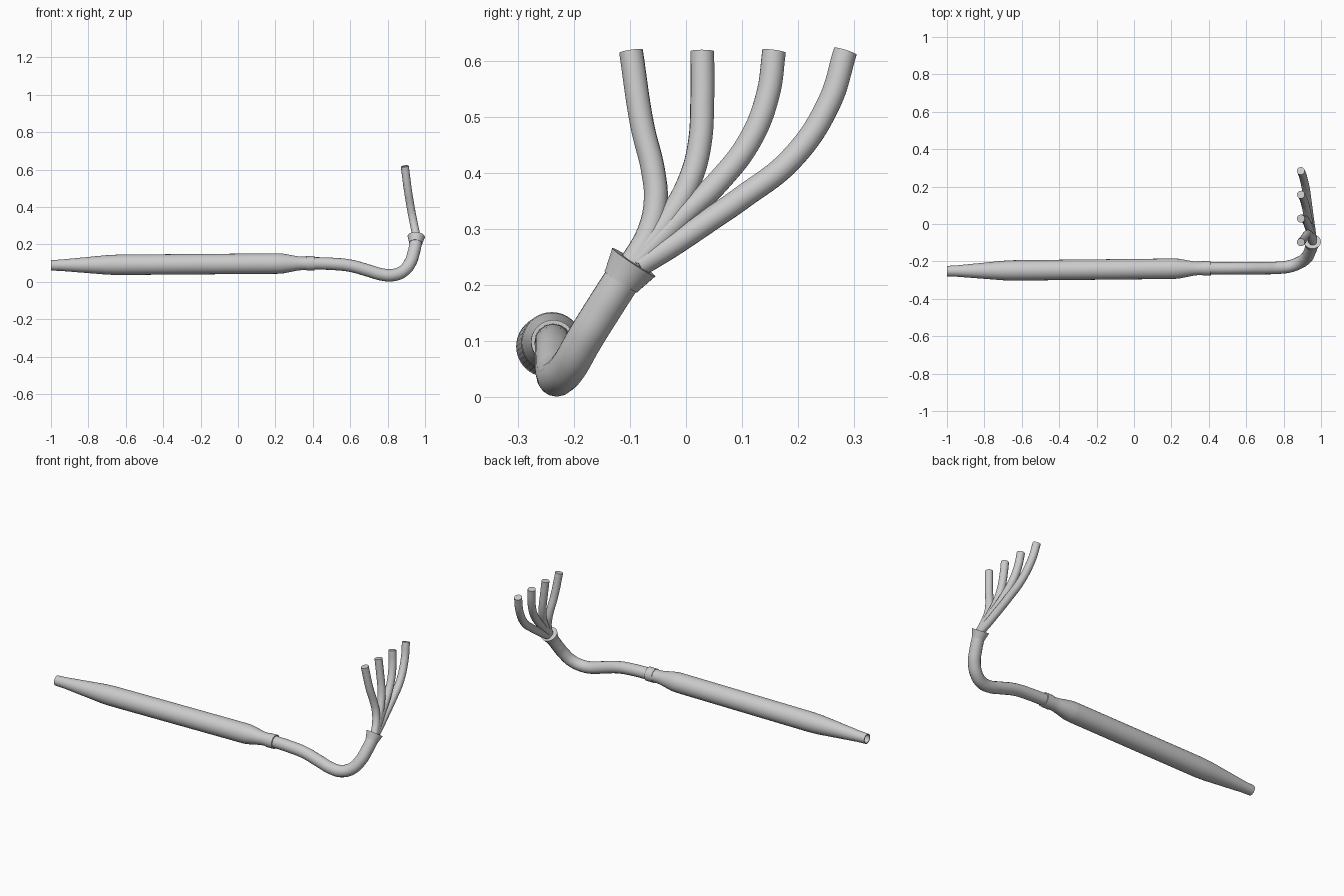
import bpy
import bmesh
from math import cos, sin, tau, radians
from mathutils import Vector

cube = bpy.data.objects.get("Cube")
if cube:
    bpy.data.objects.remove(cube, do_unlink=True)

# Single metal colour
metal = bpy.data.materials.new("grey metal")
metal.use_nodes = True
GREY = (0.6, 0.6, 0.6, 1)
metal.diffuse_color = GREY
metal.node_tree.nodes["Principled BSDF"].inputs["Base Color"].default_value = GREY


def add_mesh(name, mesh):
    mesh.materials.clear()
    mesh.materials.append(metal)
    obj = bpy.data.objects.new(name, mesh)
    bpy.context.collection.objects.link(obj)
    bpy.ops.object.select_all(action="DESELECT")
    obj.select_set(True)
    bpy.context.view_layer.objects.active = obj
    bpy.ops.object.shade_smooth_by_angle(angle=radians(35))
    return obj


def turned(name, start, end, profile, sides=40):
    """Turn (distance, radius) pairs around the axis from start to end."""
    start, axis = Vector(start), (Vector(end) - Vector(start)).normalized()
    u = axis.orthogonal().normalized()
    v = axis.cross(u)
    bm = bmesh.new()
    rings = []
    for d, r in profile:
        rings.append([bm.verts.new(start + axis * d + r * (u * cos(tau * i / sides) + v * sin(tau * i / sides)))
                      for i in range(sides)])
    for a, b in zip(rings, rings[1:]):
        for i in range(sides):
            j = (i + 1) % sides
            bm.faces.new((a[i], a[j], b[j], b[i]))
    bm.faces.new(rings[0])
    bm.faces.new(rings[-1])
    bmesh.ops.recalc_face_normals(bm, faces=bm.faces)
    mesh = bpy.data.meshes.new(name)
    bm.to_mesh(mesh)
    bm.free()
    return add_mesh(name, mesh)


def pipe(name, points, radius):
    """Sweep a round, capped tube along a smooth path."""
    curve = bpy.data.curves.new(name, "CURVE")
    curve.dimensions = "3D"
    curve.bevel_depth = radius
    curve.bevel_resolution = 6
    curve.resolution_u = 10
    curve.use_fill_caps = True
    spline = curve.splines.new("BEZIER")
    spline.bezier_points.add(len(points) - 1)
    for bp, p in zip(spline.bezier_points, points):
        bp.co = p
        bp.handle_left_type = bp.handle_right_type = "AUTO"
    temp = bpy.data.objects.new(name + " path", curve)
    bpy.context.collection.objects.link(temp)
    bpy.context.view_layer.update()
    mesh = bpy.data.meshes.new_from_object(temp.evaluated_get(bpy.context.evaluated_depsgraph_get()))
    bpy.data.objects.remove(temp, do_unlink=True)
    return add_mesh(name, mesh)


# Muffler with hollow tail, tapered ends and a clamp at the inlet
turned("muffler", (-1, -0.252, 0.088), (0.41, -0.237, 0.099), [
    (0.15, 0.023), (0, 0.023), (0, 0.028), (0.05, 0.03), (0.3, 0.052), (0.36, 0.0545),
    (1.21, 0.0545), (1.24, 0.053), (1.32, 0.038), (1.34, 0.036), (1.365, 0.036),
    (1.365, 0.039), (1.41, 0.039)])

# Bent pipe up to the collector
pipe("link_pipe", [
    (0.39, -0.237, 0.099), (0.5, -0.237, 0.096), (0.6, -0.236, 0.086), (0.7, -0.236, 0.059),
    (0.77, -0.234, 0.039), (0.83, -0.227, 0.036), (0.885, -0.207, 0.058),
    (0.922, -0.18, 0.105), (0.94, -0.147, 0.158), (0.953, -0.108, 0.219)], 0.033)

# Flared collector collar
turned("collector_collar", (0.95, -0.116, 0.206), (0.953, -0.093, 0.241),
       [(0, 0.035), (0.006, 0.036), (0.042, 0.046)])


def header_x(z):
    """All headers lean the same way as they rise."""
    t = (0.617 - z) / 0.367
    return 0.892 + 0.04 * t + 0.021 * t * t


# Four header tubes as (y, z) paths fanning out of the collar
headers = [
    [(-0.1, 0.235), (-0.066, 0.295), (-0.054, 0.35), (-0.058, 0.4), (-0.078, 0.485), (-0.098, 0.617)],
    [(-0.095, 0.24), (-0.03, 0.32), (0.008, 0.39), (0.024, 0.45), (0.029, 0.53), (0.029, 0.617)],
    [(-0.09, 0.24), (-0.01, 0.32), (0.06, 0.387), (0.115, 0.46), (0.146, 0.54), (0.157, 0.617)],
    [(-0.085, 0.235), (-0.03, 0.268), (0.03, 0.308), (0.1, 0.356), (0.188, 0.425), (0.255, 0.525), (0.284, 0.617)],
]
for n, path in enumerate(headers, 1):
    pipe(f"header_tube_{n}", [(header_x(z), y, z) for y, z in path], 0.0213)
